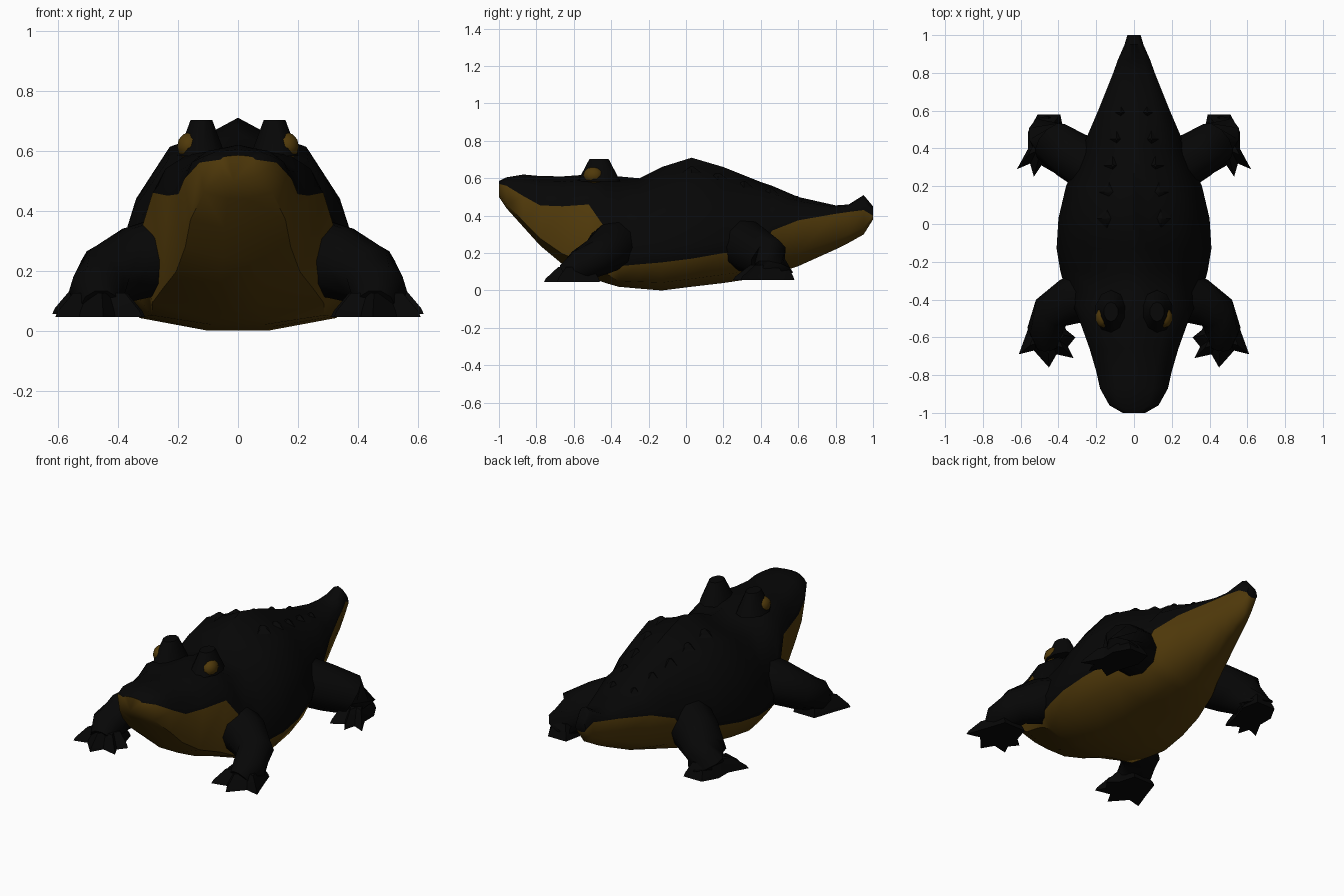
import bpy, bmesh, math
from mathutils import Vector, Matrix

default_cube = bpy.data.objects.get("Cube")
if default_cube:
    bpy.data.objects.remove(default_cube, do_unlink=True)


def make_material(name, colour):
    material = bpy.data.materials.new(name)
    material.use_nodes = True
    material.diffuse_color = (*colour, 1)
    material.roughness = 1
    material.specular_intensity = 0
    shader = material.node_tree.nodes["Principled BSDF"]
    shader.inputs["Base Color"].default_value = (*colour, 1)
    shader.inputs["Roughness"].default_value = 1
    shader.inputs["Specular IOR Level"].default_value = 0
    return material


black = make_material("black hide", (.002, .002, .002))
brown = make_material("brown belly", (.08, .041, .003))


def finish(bm, name, materials, mirrored=False, angle=50):
    """Turn a bmesh into a shaded object, optionally mirrored across x."""
    bmesh.ops.recalc_face_normals(bm, faces=bm.faces)
    mesh = bpy.data.meshes.new(name)
    bm.to_mesh(mesh)
    bm.free()
    for material in materials:
        mesh.materials.append(material)
    obj = bpy.data.objects.new(name, mesh)
    bpy.context.collection.objects.link(obj)
    bpy.ops.object.select_all(action='DESELECT')
    obj.select_set(True)
    bpy.context.view_layer.objects.active = obj
    bpy.ops.object.shade_smooth_by_angle(angle=math.radians(angle))
    if mirrored:
        mirror = obj.modifiers.new("Mirror", 'MIRROR')
        mirror.use_mirror_merge = False


def loft(bm, rings, material_rule=None):
    """Bridge equal rings of points with quads and cap both ends."""
    loops = [[bm.verts.new(point) for point in ring] for ring in rings]
    count = len(loops[0])
    for first, second in zip(loops, loops[1:]):
        for i in range(count):
            j = (i + 1) % count
            face = bm.faces.new((first[i], first[j], second[j], second[i]))
            if material_rule:
                face.material_index = material_rule(i)
    return [bm.faces.new(end) for end in (loops[0], loops[-1])]


# Body sections from snout to tail: y, half width, bottom, colour edge, top
sections = [
    (-1, .06, .5, .57, .585),
    (-.96, .13, .44, .56, .605),
    (-.87, .18, .34, .505, .62),
    (-.78, .2, .24, .455, .612),
    (-.66, .235, .14, .45, .61),
    (-.52, .285, .07, .46, .62),
    (-.43, .325, .04, .33, .62),
    (-.36, .36, .02, .13, .61),
    (-.25, .39, .01, .14, .6),
    (-.13, .41, 0, .15, .66),
    (.03, .4, .02, .17, .71),
    (.2, .36, .04, .2, .66),
    (.4, .275, .07, .22, .58),
    (.46, .25, .085, .32, .56),
    (.6, .19, .13, .375, .5),
    (.8, .11, .22, .41, .455),
    (.87, .085, .255, .42, .46),
    (.95, .05, .3, .43, .51),
    (1, .035, .38, .4, .45),
]


def body_ring(y, width, bottom, edge, top):
    at_end = y < -.4 or y > .45
    corner = (.88, .18) if y < -.4 else (.8, .28)
    lower = [(.25, 0), corner, (1 if at_end else .96, 1)]
    upper = [(.94 if at_end else 1, .14), (.85, .5), (.57, .82), (.2, .92)]
    half = [(x * width, bottom + h * (edge - bottom)) for x, h in lower]
    half += [(x * width, edge + h * (top - edge)) for x, h in upper]
    points = half + [(0, top)] + [(-x, z) for x, z in reversed(half)]
    return [(x, y, z) for x, z in points]


bm = bmesh.new()
rings = [body_ring(*section) for section in sections]
ring_size = len(rings[0])
snout_cap, tail_cap = loft(
    bm, rings, lambda i: int(i < 2 or i >= ring_size - 3))
snout_cap.material_index = 1
finish(bm, "body", [black, brown])


# Legs: round limb along a path plus a flat clawed foot
def limb_rings(path, sides=10):
    centres = [Vector(p[:3]) for p in path]
    for i, centre in enumerate(centres):
        ahead = centres[min(i + 1, len(path) - 1)]
        behind = centres[max(i - 1, 0)]
        turn = (ahead - behind).to_track_quat('Z', 'Y')
        ring = []
        for k in range(sides):
            angle = math.tau * k / sides
            offset = Vector((math.cos(angle), math.sin(angle), 0))
            point = centre + turn @ offset * path[i][3]
            point.z = max(point.z, .06)
            ring.append(point)
        yield ring


def make_leg(name, path, outline, ankle, sole):
    bm = bmesh.new()
    loft(bm, list(limb_rings(path)))
    ankle = Vector(ankle)
    flat = [Vector(p) for p in outline]
    levels = [(0, 0), (.06, .02), (.4, .08)]
    loft(bm, [[(*p.lerp(ankle, shrink), sole + rise) for p in flat]
              for shrink, rise in levels])
    finish(bm, name, [black], mirrored=True)


make_leg(
    "front_legs",
    [(.22, -.37, .25, .14), (.34, -.41, .225, .125), (.44, -.47, .18, .105),
     (.47, -.56, .13, .095), (.46, -.64, .08, .065)],
    [(.39, -.46), (.53, -.46), (.57, -.58), (.61, -.69), (.53, -.67),
     (.45, -.76), (.41, -.69), (.32, -.71), (.35, -.65), (.31, -.6),
     (.36, -.56)],
    (.46, -.57), .045)
make_leg(
    "back_legs",
    [(.22, .3, .25, .14), (.34, .37, .21, .13), (.44, .44, .17, .115),
     (.46, .47, .12, .105), (.47, .42, .08, .075)],
    [(.37, .48), (.39, .58), (.51, .58), (.56, .49), (.56, .4), (.62, .29),
     (.55, .32), (.53, .25), (.49, .31), (.42, .27), (.41, .36)],
    (.47, .48), .055)


# Tapered brow ridges with an eye set into each outer front side
bm = bmesh.new()
bmesh.ops.create_cone(
    bm, cap_ends=True, segments=10, radius1=1, radius2=.45, depth=1,
    matrix=Matrix.LocRotScale(Vector((.122, -.465, .642)), None,
                              Vector((.085, .115, .12))))
finish(bm, "brows", [black], mirrored=True)

bm = bmesh.new()
bmesh.ops.create_uvsphere(
    bm, u_segments=10, v_segments=6, radius=1,
    matrix=Matrix.LocRotScale(Vector((.162, -.495, .615)), None,
                              Vector((.043, .055, .046))))
finish(bm, "eyes", [brown], mirrored=True)


# Low plates in rows along the back and tail
def section_at(y):
    for a, b in zip(sections, sections[1:]):
        if a[0] <= y <= b[0]:
            t = (y - a[0]) / (b[0] - a[0])
            return [p + (q - p) * t for p, q in zip(a, b)]


bm = bmesh.new()
for step in range(5):
    y = .03 + step * .14
    _, width, _, edge, top = section_at(y)
    place = Vector((width * .36, y, edge + (top - edge) * .88))
    size = .03 + width * .06
    bmesh.ops.create_cone(
        bm, cap_ends=True, segments=4, radius1=size, radius2=size * .15,
        depth=.035, matrix=Matrix.Translation(place))
finish(bm, "back_plates", [black], mirrored=True)
